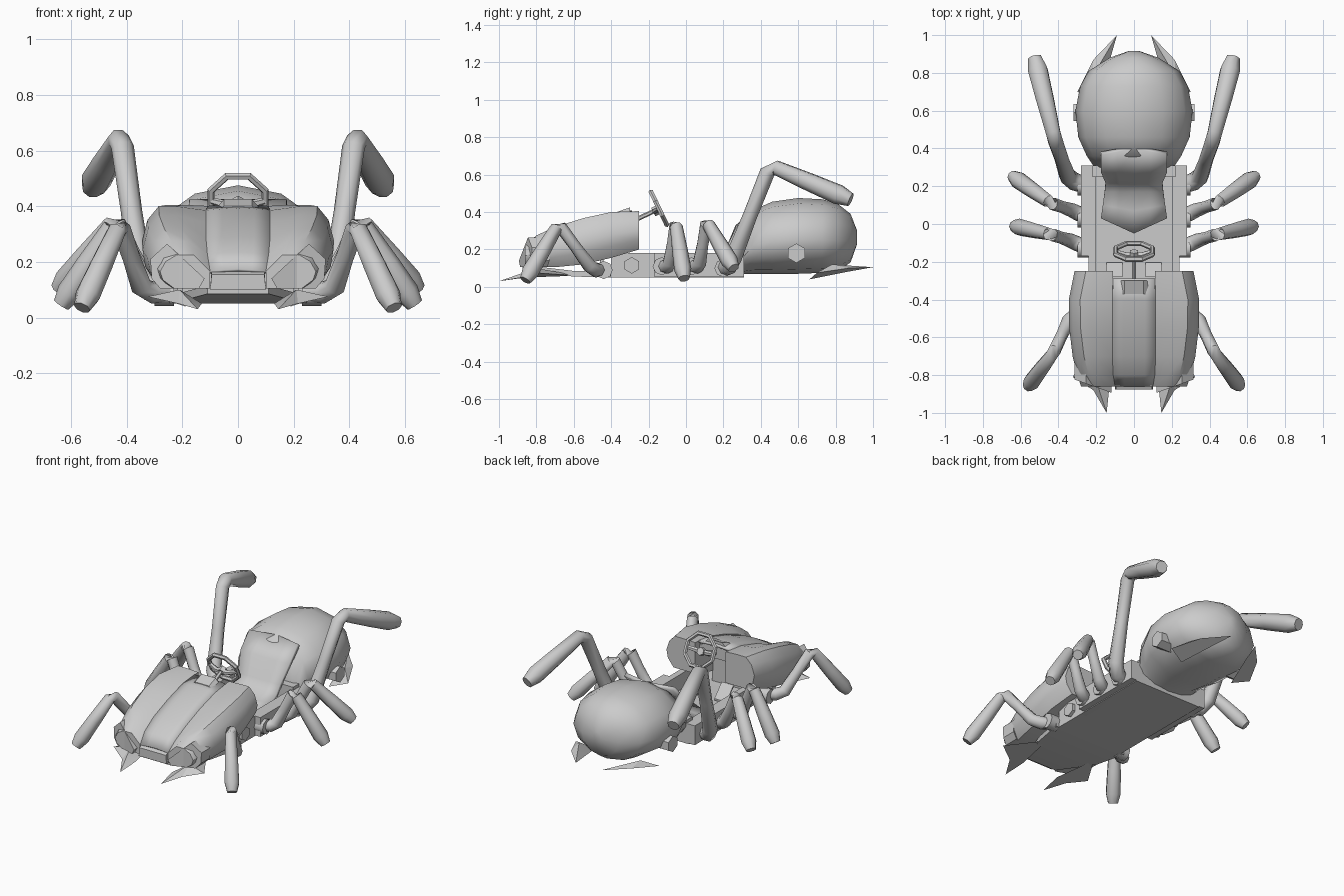
import bpy, bmesh, math
from mathutils import Vector

cube = bpy.data.objects.get("Cube")
if cube:
    bpy.data.objects.remove(cube, do_unlink=True)

grey = bpy.data.materials.new("plain_grey")
grey.use_nodes = True
grey.diffuse_color = (0.6, 0.6, 0.6, 1)
grey.node_tree.nodes["Principled BSDF"].inputs["Base Color"].default_value = (0.6, 0.6, 0.6, 1)


def finish(name, bm, angle=35):
    bmesh.ops.recalc_face_normals(bm, faces=bm.faces)
    mesh = bpy.data.meshes.new(name)
    bm.to_mesh(mesh)
    bm.free()
    mesh.materials.append(grey)
    ob = bpy.data.objects.new(name, mesh)
    bpy.context.scene.collection.objects.link(ob)
    bpy.ops.object.select_all(action='DESELECT')
    ob.select_set(True)
    bpy.context.view_layer.objects.active = ob
    bpy.ops.object.shade_smooth_by_angle(angle=math.radians(angle))
    return ob


def mirror(ob):
    ob.modifiers.new("Mirror", 'MIRROR').use_mirror_merge = False
    return ob


def loft(name, rings, closed=True, caps=True, angle=35):
    """Skin a row of cross-sections that have equal point counts."""
    bm = bmesh.new()
    rows = [[bm.verts.new(p) for p in r] for r in rings]
    n = len(rows[0])
    for a, b in zip(rows, rows[1:]):
        for i in range(n if closed else n - 1):
            j = (i + 1) % n
            bm.faces.new((a[i], a[j], b[j], b[i]))
    if caps:
        bm.faces.new(rows[0])
        bm.faces.new(rows[-1])
    return finish(name, bm, angle)


def tube(name, stops, sides=8):
    """Sweep a round section along (x, y, z, radius) stops."""
    pts = [Vector(s[:3]) for s in stops]
    rings, side = [], Vector((0, 0, 1))
    for i, p in enumerate(pts):
        t = (pts[min(i + 1, len(pts) - 1)] - pts[max(i - 1, 0)]).normalized()
        side = (side - t * side.dot(t)).normalized()
        other = t.cross(side)
        ring = []
        for k in range(sides):
            a = 2 * math.pi * k / sides
            ring.append(p + (side * math.cos(a) + other * math.sin(a)) * stops[i][3])
        rings.append(ring)
    return loft(name, rings, angle=50)


def box(name, x0, x1, y0, y1, z0, z1):
    def ring(y):
        return [(x0, y, z0), (x1, y, z0), (x1, y, z1), (x0, y, z1)]
    return loft(name, [ring(y0), ring(y1)])


# Abdomen: faceted rings along y (y, half width, bottom, top)
rings = []
for y, w, lo, hi in [(.30, .21, .07, .25), (.36, .25, .07, .41), (.46, .295, .068, .455), (.6, .31, .07, .475),
                     (.73, .285, .075, .468), (.81, .24, .085, .445), (.88, .13, .13, .39), (.915, .03, .23, .30)]:
    mid = lo + (hi - lo) * .45
    ring = []
    for k in range(12):
        a = math.pi * k / 6
        s = math.sin(a)
        ring.append((w * math.cos(a), y, mid + s * ((hi - mid) if s > 0 else (mid - lo))))
    rings.append(ring)
loft("abdomen", rings, angle=50)

# Chassis: tub floor, walls, side rails and bulkhead
box("tub_floor", -.24, .24, -.42, .31, .05, .08)
mirror(loft("tub_wall", [[(.2, y, z0), (.24, y, z0), (.24, y, .18), (.2, y, .18)]
                         for y, z0 in [(-.4, .07), (-.2, .05), (.31, .05)]]))
mirror(box("side_rail", .235, .28, -.17, .31, .055, .18))
box("rear_bulkhead", -.22, .22, .25, .31, .06, .2)
loft("nose_floor", [[(-w, y, z), (w, y, z), (w, y, z + .03), (-w, y, z + .03)]
                    for y, w, z in [(-.85, .11, .085), (-.6, .22, .055), (-.4, .26, .05)]])

# Hood: a pair of closed fenders with a sloping centre panel between them
stations = [(-.25, .11, .315, .20, .405), (-.4, .115, .345, .155, .40), (-.55, .115, .343, .12, .367),
            (-.7, .115, .325, .105, .32), (-.8, .11, .30, .105, .275), (-.86, .10, .28, .105, .225)]
fender, panel = [], []
for i, (y, xi, xo, lo, hi) in enumerate(stations):
    drop = .004 + .011 * i
    h = hi - lo
    fender.append([(xi, y, lo), (xo - .05, y, lo), (xo - .01, y, lo + h * .25), (xo, y, lo + h * .5),
                   (xo - .02, y, lo + h * .8), (xo - .06, y, hi), (xo - .12, y, hi), (xi, y, hi - drop)])
    yy = min(y, -.29)
    panel.append([(-xi, yy, hi - drop), (-xi / 2, yy, hi - drop + .005), (0, yy, hi - drop + .008),
                  (xi / 2, yy, hi - drop + .005), (xi, yy, hi - drop)])
mirror(loft("fender", fender))
centre = loft("hood_panel", panel, closed=False, caps=False)
centre.modifiers.new("Thickness", 'SOLIDIFY').thickness = .015
loft("grille", [[(-.1, y, .10), (.1, y, .10), (.095, y, z), (-.095, y, z)] for y, z in [(-.875, .155), (-.84, .17)]])
box("firewall", -.12, .12, -.46, -.44, .07, .36)
box("dashboard", -.115, .115, -.36, -.30, .31, .37)
loft("cowl", [[(-.1, y, .37), (.1, y, .37), (.05, y, z), (-.05, y, z)] for y, z in [(-.37, .40), (-.30, .425)]])

# Headlights
lamp = [(.12, .14), (.14, .105), (.28, .105), (.31, .14), (.315, .21), (.255, .265)]
mirror(loft("headlight", [[(x, -.79 + d - (.31 - x) * .36, z) for x, z in lamp] for d in (-.035, .06)]))


def blade(name, *points):
    """A thin leaf: a rim of points rising to the last point as its ridge."""
    bm = bmesh.new()
    *rim, top = [bm.verts.new(p) for p in points]
    bm.faces.new(rim)
    for a, b in zip(rim, rim[1:] + rim[:1]):
        bm.faces.new((a, b, top))
    return mirror(finish(name, bm, 20))


# Jaw blades and tail blades
blade("jaw_blade", (.145, -1.0, .03), (.215, -.88, .05), (.325, -.81, .075), (.18, -.58, .06), (.13, -.86, .05),
      (.21, -.80, .10))
blade("tail_blade", (.09, 1.0, .105), (.215, .87, .10), (.30, .70, .075), (.19, .66, .04), (.13, .86, .08),
      (.22, .78, .12))

# Hexagonal stubs on the abdomen and the tub
for name, x, y, z, r in [("abdomen_stub", .32, .59, .18, .052), ("tub_stub", .26, -.29, .115, .044)]:
    mirror(tube(name, [(.2, y, z, r), (x, y, z, r)], sides=6))

# Legs: hip, knee and foot; the shin swells and narrows to the foot
legs = [("front_leg", (.23, -.44, .09), (.34, -.50, .09), (.425, -.68, .335), (.56, -.86, .035), 1),
        ("middle_leg", (.25, -.13, .11), (.33, -.09, .11), (.44, -.055, .345), (.635, -.01, .045), 1),
        ("third_leg", (.25, .03, .11), (.32, .07, .11), (.44, .11, .35), (.645, .255, .10), 1),
        ("rear_leg", (.25, .20, .10), (.345, .235, .11), (.42, .45, .65), (.525, .88, .465), 1.2)]
for name, root, hip, knee, foot, s in legs:
    r, h, k, f = map(Vector, (root, hip, knee, foot))
    path = [(r, .035), (r.lerp(h, .7), .04), (h.lerp(k, .08), .038), (h.lerp(k, .5), .032), (h.lerp(k, .93), .034),
            (k.lerp(f, .07), .034), (k.lerp(f, .5), .042), (k.lerp(f, .85), .046), (f, .031)]
    mirror(tube(name, [(*p, rad * s) for p, rad in path]))
    mirror(tube(name + "_socket", [(.23, r.y, r.z, .048), (.3, r.y, r.z, .048)], sides=8))

# Seat: cushion sweeping up into a leaning back and a pointed headrest
seat = []
for y, z, w, tip in [(.03, .13, .175, -.08), (.1, .14, .165, -.03), (.17, .165, .155, 0), (.215, .21, .15, 0),
                     (.275, .33, .175, -.01), (.365, .425, .175, .035)]:
    seat.append([(-w, y, z), (-w / 2, y + tip / 2, z), (0, y + tip, z), (w / 2, y + tip / 2, z), (w, y, z)])
seat_shell = loft("seat", seat, closed=False, caps=False)
seat_shell.modifiers.new("Thickness", 'SOLIDIFY').thickness = .025

# Steering wheel: octagonal rim, spoke, hub and column
c = Vector((0, -.145, .42))
up = Vector((0, -.43, .90))
axis = Vector((0, -.90, -.43))
bm = bmesh.new()
rim = []
for k in range(8):
    a = math.pi * (k + .5) / 4
    out = Vector((math.cos(a), 0, 0)) + up * math.sin(a)
    rim.append([bm.verts.new(c + out * (.105 + .014 * math.cos(b)) + axis * .014 * math.sin(b))
                for b in [math.pi * q / 3 for q in range(6)]])
for k in range(8):
    for q in range(6):
        bm.faces.new((rim[k][q], rim[k][(q + 1) % 6], rim[(k + 1) % 8][(q + 1) % 6], rim[(k + 1) % 8][q]))
finish("steering_rim", bm)
tube("steering_spoke", [(-.1, c.y, c.z, .012), (-.04, c.y - .02, c.z - .015, .016),
                        (.04, c.y - .02, c.z - .015, .016), (.1, c.y, c.z, .012)], 6)
tube("steering_hub", [(0, -.145, .415, .025), (0, -.175, .40, .025)], 6)
tube("steering_column", [(0, -.16, .41, .012), (0, -.33, .33, .012)], 6)

# Pedals
mirror(loft("pedal", [[(.06, y, z), (.145, y, z), (.145, y, z + .012), (.06, y, z + .012)]
                      for y, z in [(-.28, .17), (-.205, .09)]]))
